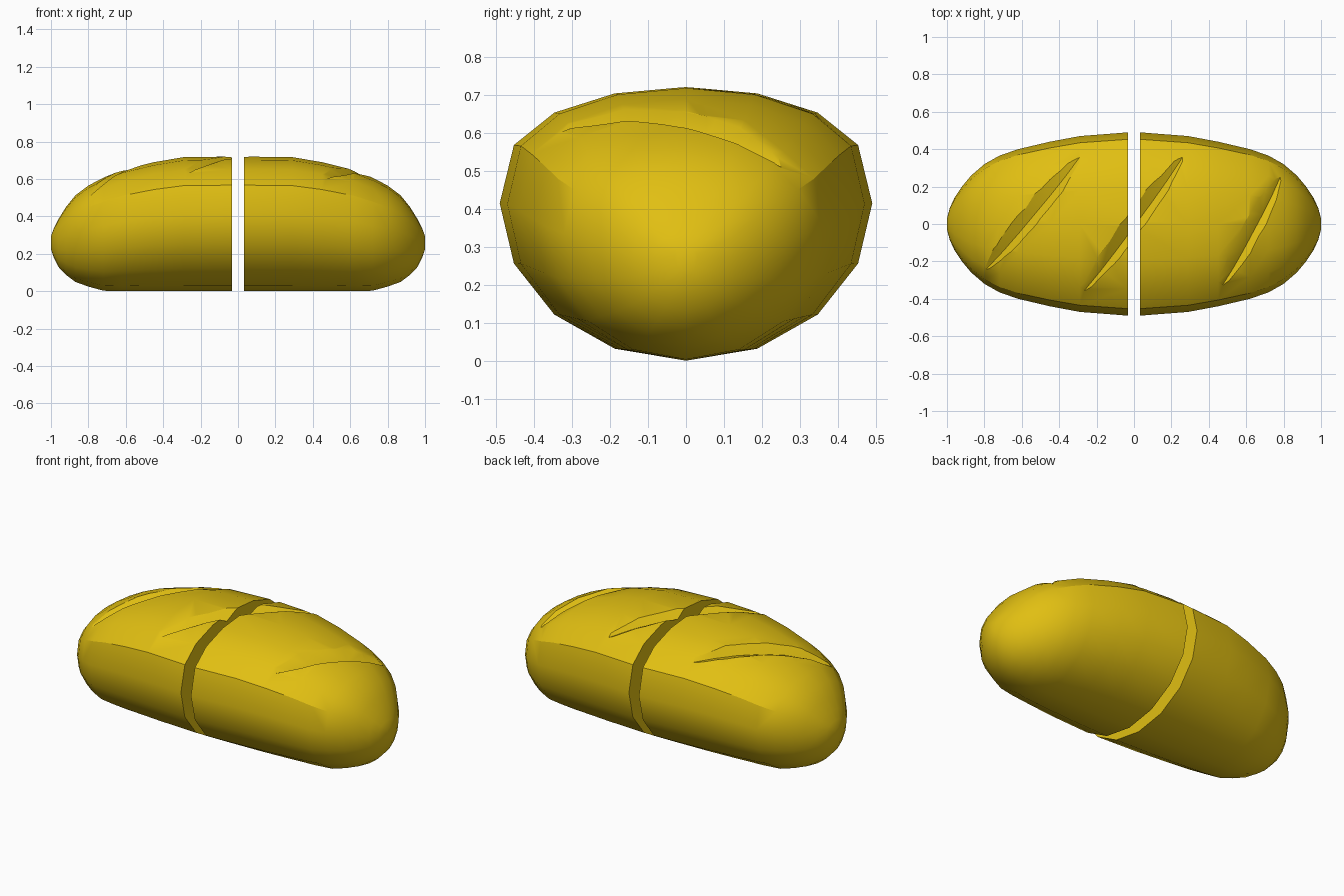
import bpy, bmesh
from math import sin, cos, pi, radians
from mathutils import Vector

if "Cube" in bpy.data.objects:
    bpy.data.objects.remove(bpy.data.objects["Cube"], do_unlink=True)

crust = bpy.data.materials.new("golden_crust")
crust.use_nodes = True
crust.diffuse_color = (0.75, 0.52, 0.006, 1)
crust.node_tree.nodes["Principled BSDF"].inputs["Base Color"].default_value = crust.diffuse_color

# Loaf stations: distance from the middle, half width, bottom, top
STATIONS = [(0.033, .49, 0, .72), (.29, .47, 0, .717), (.45, .44, 0, .69),
            (.62, .40, 0, .648), (.72, .365, .003, .607), (.80, .32, .025, .565),
            (.87, .26, .05, .512), (.92, .20, .088, .45), (.96, .14, .13, .385),
            (.985, .085, .18, .335), (1, .03, .225, .295)]
SIDES = 16
TOP_POWER = 0.72   # below one gives a flatter crown


def belly(low, high):
    return low + 0.575 * (high - low)


def crown_height(x, y):
    """Height of the crust above a point."""
    x = min(max(abs(x), STATIONS[0][0]), 0.999)
    for a, b in zip(STATIONS, STATIONS[1:]):
        if x <= b[0]:
            f = (x - a[0]) / (b[0] - a[0])
            _, w, low, high = [p + (q - p) * f for p, q in zip(a, b)]
            break
    mid = belly(low, high)
    return mid + (high - mid) * max(0, 1 - (y / w) ** 2) ** (TOP_POWER / 2)


def loft(name, rings):
    """Closed skin over a row of rings."""
    bm = bmesh.new()
    rows = [[bm.verts.new(p) for p in ring] for ring in rings]
    n = len(rows[0])
    for a, b in zip(rows, rows[1:]):
        for i in range(n):
            j = (i + 1) % n
            bm.faces.new((a[i], a[j], b[j], b[i]))
    bm.faces.new(rows[0])
    bm.faces.new(rows[-1])
    bmesh.ops.recalc_face_normals(bm, faces=bm.faces)
    mesh = bpy.data.meshes.new(name)
    bm.to_mesh(mesh)
    bm.free()
    mesh.materials.append(crust)
    obj = bpy.data.objects.new(name, mesh)
    bpy.context.collection.objects.link(obj)
    return obj


def loaf_half(name, side):
    rings = []
    for x, w, low, high in STATIONS:
        mid, ring = belly(low, high), []
        for i in range(SIDES):
            a = 2 * pi * i / SIDES
            s = sin(a)
            z = mid + ((high - mid) * s ** TOP_POWER if s > 0 else (mid - low) * s)
            ring.append((side * x, w * cos(a), z))
        rings.append(ring)
    return loft(name, rings)


def slash_cutter(name, start, end):
    """Tapered V-shaped wedge that follows the crown."""
    start, end = Vector(start), Vector(end)
    along = (end - start).normalized()
    across = Vector((along.y, -along.x))
    taper = (.12, .75, 1, 1, 1, .75, .12)
    rings = []
    for i, t in enumerate(taper):
        c = start.lerp(end, i / (len(taper) - 1))
        root = c + across * 0.012 * t
        bottom = Vector((root.x, root.y, crown_height(*root) - 0.042 * t))
        ring = [bottom]
        for offset in (-0.052, 0.052):
            e = c + across * offset * t
            rim = Vector((e.x, e.y, crown_height(*e)))
            ring.append(bottom + (rim - bottom) * 1.7)
        rings.append(ring)
    cutter = loft(name, rings)
    cutter.hide_render = True
    return cutter


halves = [loaf_half("right_loaf_half", -1), loaf_half("left_loaf_half", 1)]
cutters = [slash_cutter("right_slash_cutter", (-.79, -.24), (-.29, .36)),
           slash_cutter("middle_slash_cutter", (-.27, -.36), (.26, .36)),
           slash_cutter("left_slash_cutter", (.47, -.33), (.78, .25))]

# Score the crust, then smooth it with crisp slash and cut edges
for half in halves:
    for cutter in cutters:
        mod = half.modifiers.new("slash", "BOOLEAN")
        mod.operation, mod.solver, mod.object = "DIFFERENCE", "EXACT", cutter
    bpy.ops.object.select_all(action="DESELECT")
    half.select_set(True)
    bpy.context.view_layer.objects.active = half
    for mod in list(half.modifiers):
        bpy.ops.object.modifier_apply(modifier=mod.name)
    bpy.ops.object.shade_smooth_by_angle(angle=radians(30))

for cutter in cutters:
    bpy.data.objects.remove(cutter, do_unlink=True)
